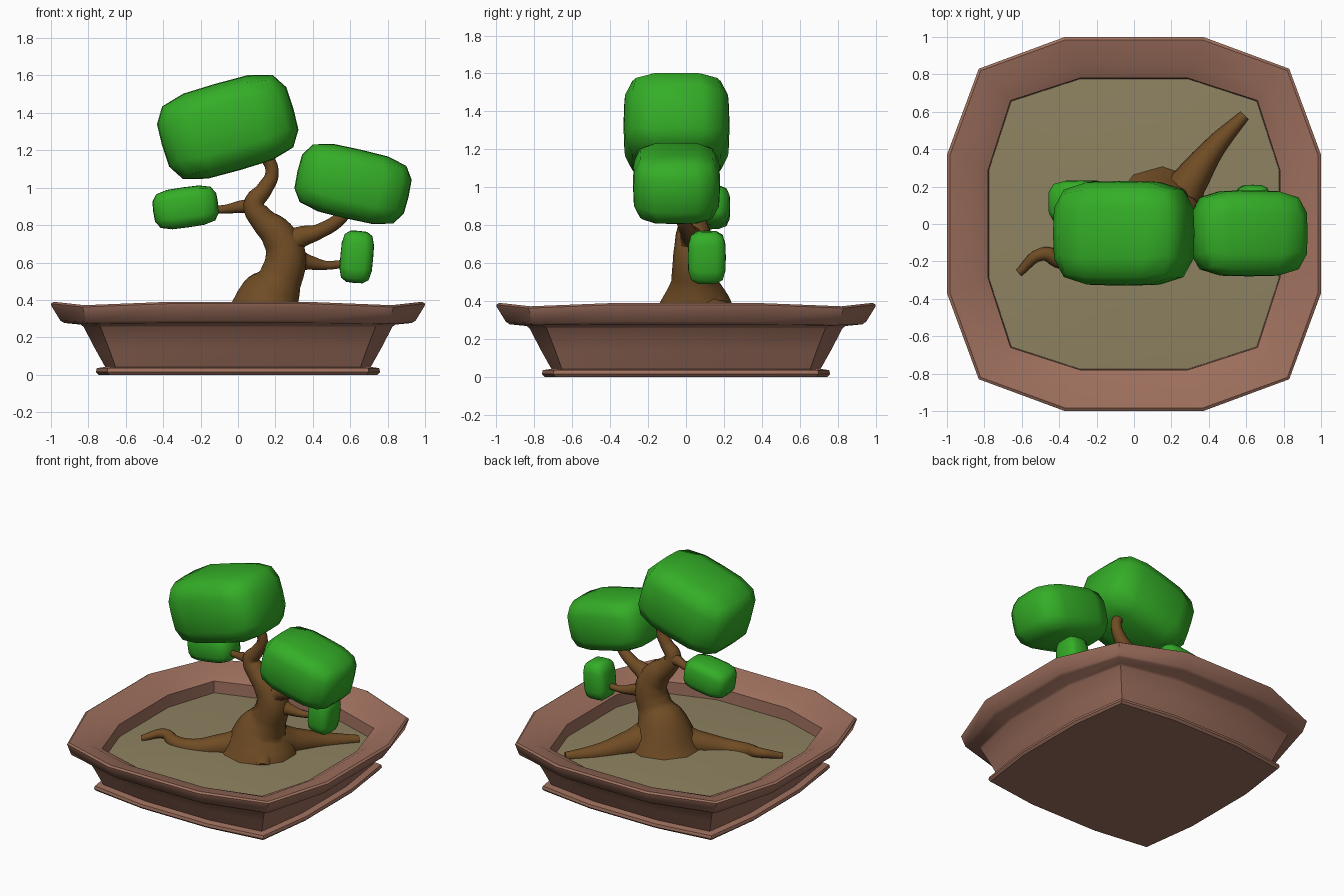
import bpy, bmesh, math
from mathutils import Vector

if "Cube" in bpy.data.objects:
    bpy.data.objects.remove(bpy.data.objects["Cube"])

def material(name, rgb):
    m = bpy.data.materials.new(name)
    m.diffuse_color = (*rgb, 1)
    m.use_nodes = True
    m.node_tree.nodes["Principled BSDF"].inputs["Base Color"].default_value = m.diffuse_color
    return m

clay = material("terracotta", (0.34, 0.16, 0.11))
earth = material("soil_olive", (0.27, 0.225, 0.12))
bark = material("bark_brown", (0.16, 0.072, 0.018))
leaf = material("leaf_green", (0.034, 0.42, 0.02))

def finish(bm, name, mat, angle):
    bmesh.ops.recalc_face_normals(bm, faces=bm.faces)
    me = bpy.data.meshes.new(name)
    bm.to_mesh(me)
    bm.free()
    ob = bpy.data.objects.new(name, me)
    bpy.context.collection.objects.link(ob)
    me.materials.append(mat)
    smooth(ob, angle)
    return ob

def smooth(ob, angle):
    bpy.ops.object.select_all(action='DESELECT')
    ob.select_set(True)
    bpy.context.view_layer.objects.active = ob
    bpy.ops.object.shade_smooth_by_angle(angle=math.radians(angle))

def ring(bm, m, c, z, zc=None):
    """Twelve-sided rounded square: side distance m, corner coordinate c."""
    zc = z if zc is None else zc
    w = 0.37 * m
    quarter = [(m, -w, z), (m, w, z), (c, c, zc)]
    verts = []
    for k in range(4):
        for x, y, h in quarter:
            for _ in range(k):
                x, y = -y, x
            verts.append(bm.verts.new((x, y, h)))
    return verts

# pot: bottom, foot, wall, flared rim, inner lip and inner wall
bm = bmesh.new()
profile = [(0.745, 0.69, 0.0, 0.0), (0.76, 0.70, 0.015, 0.015), (0.755, 0.695, 0.035, 0.035),
           (0.71, 0.655, 0.042, 0.042), (0.765, 0.69, 0.14, 0.14), (0.825, 0.735, 0.255, 0.255),
           (0.84, 0.745, 0.268, 0.268), (0.93, 0.80, 0.277, 0.272), (0.95, 0.81, 0.29, 0.282),
           (0.998, 0.828, 0.368, 0.352), (1.0, 0.83, 0.38, 0.362), (0.985, 0.82, 0.39, 0.372),
           (0.85, 0.725, 0.355, 0.345), (0.78, 0.66, 0.315, 0.31), (0.775, 0.655, 0.20, 0.20)]
rings = [ring(bm, *p) for p in profile]
bm.faces.new(rings[0])
for a, b in zip(rings, rings[1:]):
    for i in range(12):
        j = (i + 1) % 12
        bm.faces.new((a[i], a[j], b[j], b[i]))
finish(bm, "pot", clay, 40)

# soil, slightly raised towards the tree
bm = bmesh.new()
outer, inner = ring(bm, 0.778, 0.658, 0.225), ring(bm, 0.40, 0.34, 0.25)
for i in range(12):
    j = (i + 1) % 12
    bm.faces.new((outer[i], outer[j], inner[j], inner[i]))
bm.faces.new(inner)
finish(bm, "soil", earth, 40)

def limb(name, pts):
    """Smooth tapered tube through points (x, y, z, radius)."""
    cu = bpy.data.curves.new(name, 'CURVE')
    cu.dimensions = '3D'
    cu.bevel_depth = 1.0
    cu.bevel_resolution = 3
    cu.resolution_u = 5
    cu.use_fill_caps = True
    sp = cu.splines.new('BEZIER')
    sp.bezier_points.add(len(pts) - 1)
    for bp, (x, y, z, r) in zip(sp.bezier_points, pts):
        bp.co = (x, y, z)
        bp.radius = r
        bp.handle_left_type = bp.handle_right_type = 'AUTO'
    cu.materials.append(bark)
    ob = bpy.data.objects.new(name, cu)
    bpy.context.collection.objects.link(ob)
    bpy.ops.object.select_all(action='DESELECT')
    ob.select_set(True)
    bpy.context.view_layer.objects.active = ob
    bpy.ops.object.convert(target='MESH')
    smooth(bpy.context.view_layer.objects.active, 60)

# trunk, branches and roots
limb("trunk", [(0.15, 0.05, 0.22, 0.27), (0.17, 0.05, 0.40, 0.185), (0.225, 0.045, 0.51, 0.122),
               (0.255, 0.045, 0.64, 0.113), (0.21, 0.04, 0.75, 0.095), (0.13, 0.035, 0.83, 0.07),
               (0.085, 0.03, 0.91, 0.058), (0.14, 0.03, 0.99, 0.045), (0.182, 0.03, 1.08, 0.037),
               (0.15, 0.02, 1.16, 0.035), (0.06, 0.0, 1.2, 0.035)])
limb("left_branch", [(0.11, 0.035, 0.90, 0.05), (0.03, 0.05, 0.90, 0.036),
                     (-0.07, 0.08, 0.885, 0.024), (-0.18, 0.1, 0.885, 0.02)])
limb("right_branch", [(0.24, 0.04, 0.68, 0.10), (0.33, 0.03, 0.735, 0.06),
                      (0.43, 0.01, 0.765, 0.042), (0.55, -0.02, 0.84, 0.036), (0.6, -0.03, 0.92, 0.03)])
limb("lower_branch", [(0.27, 0.05, 0.62, 0.085), (0.38, 0.07, 0.60, 0.04),
                      (0.47, 0.09, 0.585, 0.025), (0.6, 0.11, 0.60, 0.02)])
limb("left_root", [(0.14, 0.03, 0.30, 0.14), (-0.05, -0.06, 0.27, 0.085), (-0.25, -0.17, 0.24, 0.06),
                   (-0.39, -0.19, 0.25, 0.05), (-0.49, -0.16, 0.275, 0.035), (-0.615, -0.26, 0.245, 0.022)])
limb("back_root", [(0.2, 0.08, 0.31, 0.15), (0.3, 0.23, 0.28, 0.095),
                   (0.43, 0.41, 0.25, 0.06), (0.59, 0.58, 0.24, 0.03)])
limb("front_root", [(0.17, 0.04, 0.3, 0.14), (0.26, -0.08, 0.25, 0.09), (0.3, -0.14, 0.22, 0.05)])

# foliage pads: rounded boxes, tilted about y
def pad(name, centre, half, tilt):
    bm = bmesh.new()
    bmesh.ops.create_cube(bm, size=2)
    bmesh.ops.subdivide_edges(bm, edges=bm.edges[:], cuts=3, use_grid_fill=True)
    for v in bm.verts:
        n = sum(abs(t) ** 4 for t in v.co) ** 0.25
        v.co = Vector([t / n * h for t, h in zip(v.co, half)])
    ob = finish(bm, name, leaf, 60)
    ob.location = centre
    ob.rotation_euler.y = math.radians(tilt)

pad("top_foliage", (-0.055, -0.05, 1.325), (0.365, 0.28, 0.24), -16)
pad("right_foliage", (0.615, -0.05, 1.02), (0.305, 0.23, 0.188), 13)
pad("left_foliage", (-0.28, 0.115, 0.895), (0.175, 0.118, 0.108), -8)
pad("small_foliage", (0.635, 0.11, 0.63), (0.088, 0.10, 0.14), 5)
